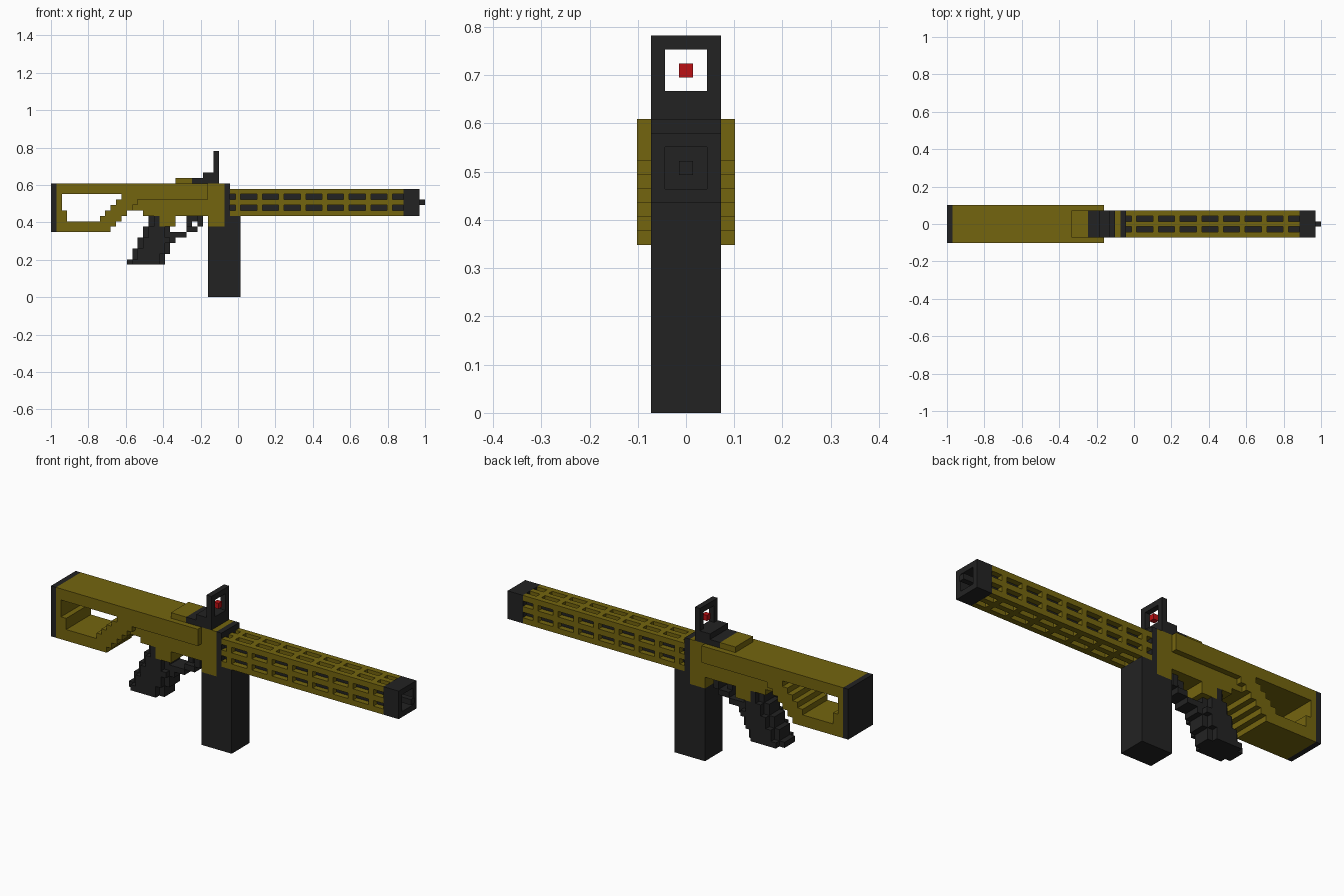
import bpy, bmesh
from mathutils import Vector

cube = bpy.data.objects.get("Cube")
if cube:
    bpy.data.objects.remove(cube, do_unlink=True)

V = 2 / 69          # size of one block


def material(name, rgb):
    m = bpy.data.materials.new(name)
    m.use_nodes = True
    m.diffuse_color = (*rgb, 1)
    bsdf = m.node_tree.nodes["Principled BSDF"]
    bsdf.inputs["Base Color"].default_value = (*rgb, 1)
    bsdf.inputs["Roughness"].default_value = 0.8
    return m


OLIVE = material("olive yellow", (0.175, 0.130, 0.0045))
BLACK = material("charcoal", (0.0165, 0.0165, 0.0165))
RED = material("red", (0.50, 0.005, 0.007))


def box(x0, x1, z0, z1, width):
    """Cells of a box centred on y = 0, with an odd width."""
    h = width // 2
    return {(x, y, z) for x in range(x0, x1)
            for y in range(-h, h + 1) for z in range(z0, z1)}


def boxes(*specs):
    return set().union(*(box(*s) for s in specs))


def build(name, mat, cells):
    """Skin a set of cells with only its outer faces, merged into large flats."""
    bm = bmesh.new()
    verts = {}

    def vert(p):
        if p not in verts:
            verts[p] = bm.verts.new(((p[0] - 34.5) * V, (p[1] - 0.5) * V, p[2] * V))
        return verts[p]

    for c in sorted(cells):
        for axis in range(3):
            a, b = (axis + 1) % 3, (axis + 2) % 3
            for side in (0, 1):
                n = list(c)
                n[axis] += 1 if side else -1
                if tuple(n) in cells:
                    continue
                ring = []
                for da, db in ((0, 0), (1, 0), (1, 1), (0, 1)):
                    p = list(c)
                    p[axis] += side
                    p[a] += da
                    p[b] += db
                    ring.append(vert(tuple(p)))
                bm.faces.new(ring if side else ring[::-1])
    bmesh.ops.dissolve_limit(bm, angle_limit=0.01, verts=bm.verts[:], edges=bm.edges[:])
    bmesh.ops.triangulate(bm, faces=[f for f in bm.faces if len(f.verts) > 4])
    # blocks are indexed by their lower corner, so shift y to centre them
    me = bpy.data.meshes.new(name)
    bm.to_mesh(me)
    bm.free()
    me.materials.append(mat)
    ob = bpy.data.objects.new(name, me)
    bpy.context.collection.objects.link(ob)
    return ob


# Stock: wide body with a stepped underside and a stepped through opening
stock = box(1, 29, 18, 21, 7)
for k in range(12, 18):
    stock |= box(1, k - 1, k, k + 1, 7)
for k in range(14, 19):
    stock -= box(2 if k > 15 else 3, k - 5, k, k + 1, 7)
build("stock", OLIVE, stock)
build("butt_plate", BLACK, box(0, 1, 12, 21, 7))

# Receiver with magazine well and grip mount
receiver = boxes((14, 29, 16, 18, 5), (17, 29, 15, 16, 5), (20, 23, 13, 15, 5),
                 (29, 32, 13, 21, 5))
build("receiver", OLIVE, receiver - stock)
build("receiver_collar", BLACK, box(32, 33, 15, 21, 5))

# Magazine
build("magazine", BLACK, boxes((29, 35, 0, 13, 5), (32, 35, 13, 15, 5)))

# Barrel shroud: hollow shell with rows of slots on all four sides
shroud = box(33, 65, 15, 20, 5) - box(33, 65, 16, 19, 3)
slots = {(x, y, z) for x, y, z in shroud if (x - 35) % 4 < 3
         and (abs(y) == 1 or z in (16, 18))}
build("barrel_shroud", OLIVE, shroud - slots)
build("barrel_core", BLACK, box(33, 65, 16, 19, 3))

# Muzzle: open square ring with the inner barrel poking out
muzzle = (box(65, 68, 15, 20, 5) - box(66, 68, 16, 19, 3)) | box(66, 69, 17, 18, 1)
build("muzzle", BLACK, muzzle)

# Pistol grip: slanted rows (start, end) from the bottom up, edges narrower
rows = [(14, 21), (15, 21), (15, 22), (16, 22), (16, 23), (17, 22), (17, 22),
        (18, 21), (18, 21)]
grip = set()
for k, (a, b) in enumerate(rows, 6):
    grip |= boxes((a, b, k, k + 1, 3), (a + 1, b - 1, k, k + 1, 5))
build("pistol_grip", BLACK, grip - receiver)

# Trigger and guard
build("trigger_guard", BLACK, boxes((22, 25, 11, 12, 3), (25, 27, 12, 13, 3),
                                    (27, 28, 13, 15, 3)) - grip)
build("trigger", BLACK, boxes((25, 26, 13, 15, 1), (26, 27, 14, 15, 1)))

# Top cover and sight
build("top_cover", OLIVE, box(23, 26, 21, 22, 5))
sight = boxes((26, 31, 21, 22, 5), (28, 31, 22, 23, 5), (30, 31, 23, 27, 5))
build("sight_frame", BLACK, sight - box(30, 31, 23, 26, 3))
build("sight_dot", RED, box(30, 31, 24, 25, 1))
